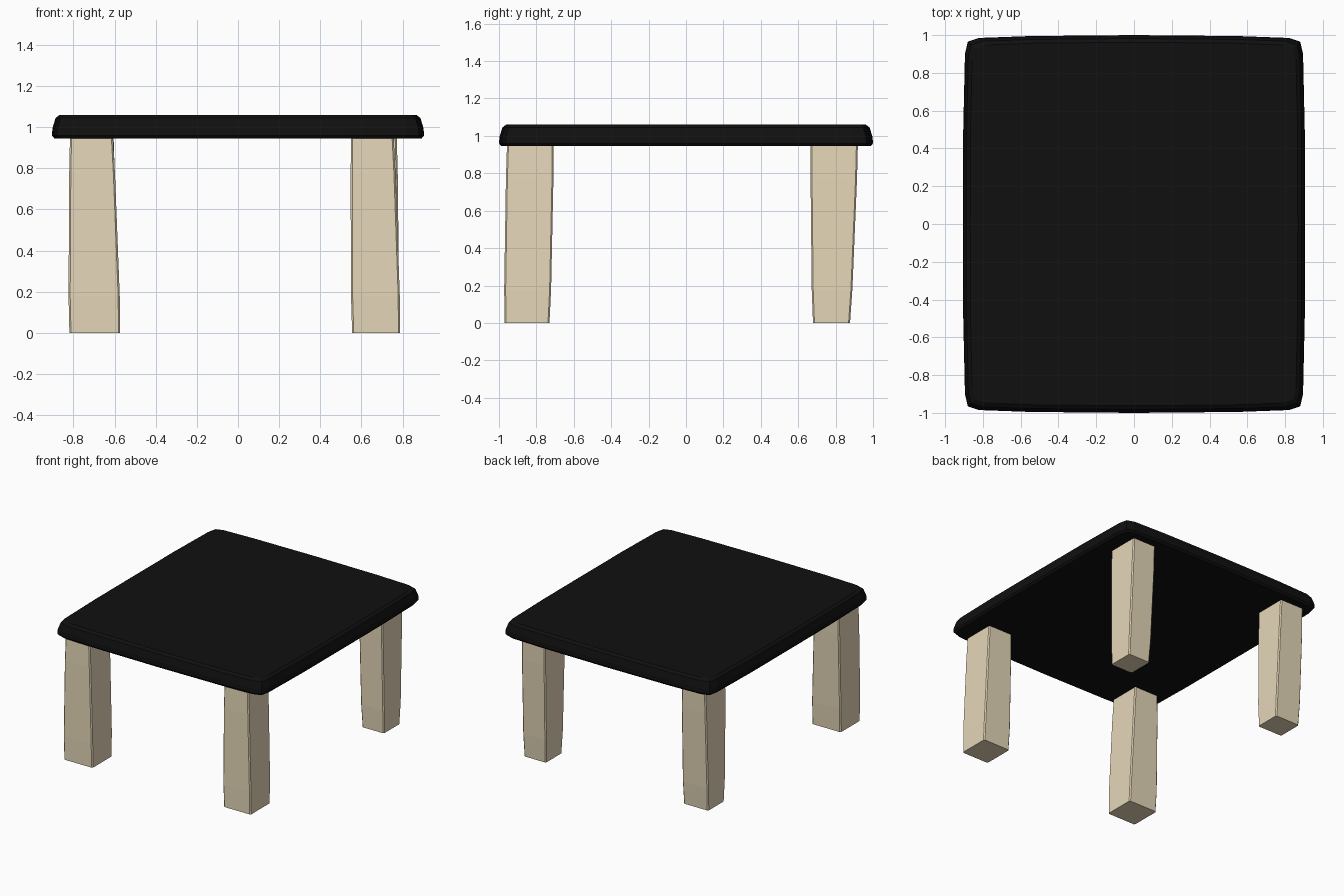
import bpy, bmesh

if "Cube" in bpy.data.objects:
    bpy.data.objects.remove(bpy.data.objects["Cube"])


def material(name, color):
    m = bpy.data.materials.new(name)
    m.diffuse_color = color
    m.use_nodes = True
    m.node_tree.nodes["Principled BSDF"].inputs["Base Color"].default_value = m.diffuse_color
    return m


def loft(name, rings, mat):
    """Skin a stack of equal-length point rings and cap both ends."""
    bm = bmesh.new()
    loops = [[bm.verts.new(p) for p in ring] for ring in rings]
    n = len(loops[0])
    for a, b in zip(loops, loops[1:]):
        for i in range(n):
            j = (i + 1) % n
            bm.faces.new((a[i], a[j], b[j], b[i]))
    bm.faces.new(loops[0][::-1])
    bm.faces.new(loops[-1])
    bmesh.ops.recalc_face_normals(bm, faces=bm.faces)
    mesh = bpy.data.meshes.new(name)
    bm.to_mesh(mesh)
    bm.free()
    mesh.materials.append(mat)
    obj = bpy.data.objects.new(name, mesh)
    bpy.context.collection.objects.link(obj)
    return obj


black = material("black_paint", (0.005, 0.005, 0.005, 1))
wood = material("pale_wood", (0.78, 0.68, 0.48, 1))

# Table top: softly bowed outline, mirrored from one quadrant
quarter = [(0.905, 0.0), (0.904, 0.5), (0.895, 0.9), (0.88, 0.965),
           (0.82, 0.985), (0.55, 0.995), (0.0, 1.0)]
half = quarter + [(-x, y) for x, y in quarter[-2::-1]]
outline = half + [(-x, -y) for x, y in half[1:-1]]

# Rounded rim: height and inset of each ring
rim = [(0.945, 0.012), (0.96, 0.0), (0.995, 0.003),
       (1.045, 0.018), (1.06, 0.038)]
loft("table_top", [[(x * (1 - d / 0.905), y * (1 - d), z) for x, y in outline]
                   for z, d in rim], black)


# Legs: x and y spans at foot and top, with slightly eased edges
def leg(name, foot, top):
    rings = []
    for z, t, ease in ((0.0, 0.0, 0.005), (0.18, 0.19, 0.0),
                       (0.77, 0.81, 0.0), (0.955, 1.0, 0.003)):
        x0, x1, y0, y1 = [a + (b - a) * t for a, b in zip(foot, top)]
        x0, x1, y0, y1 = x0 + ease, x1 - ease, y0 + ease, y1 - ease
        c = 0.008
        rings.append([(x, y, z) for x, y in (
            (x0 + c, y0), (x1 - c, y0), (x1, y0 + c), (x1, y1 - c),
            (x1 - c, y1), (x0 + c, y1), (x0, y1 - c), (x0, y0 + c))])
    loft(name, rings, wood)


leg("front_left_leg", (-0.825, -0.568, -0.975, -0.725), (-0.82, -0.605, -0.96, -0.705))
leg("front_right_leg", (0.55, 0.793, -0.975, -0.725), (0.547, 0.76, -0.96, -0.705))
leg("back_right_leg", (0.587, 0.785, 0.674, 0.882), (0.57, 0.775, 0.664, 0.922))
leg("back_left_leg", (-0.81, -0.588, 0.674, 0.882), (-0.812, -0.602, 0.664, 0.922))
